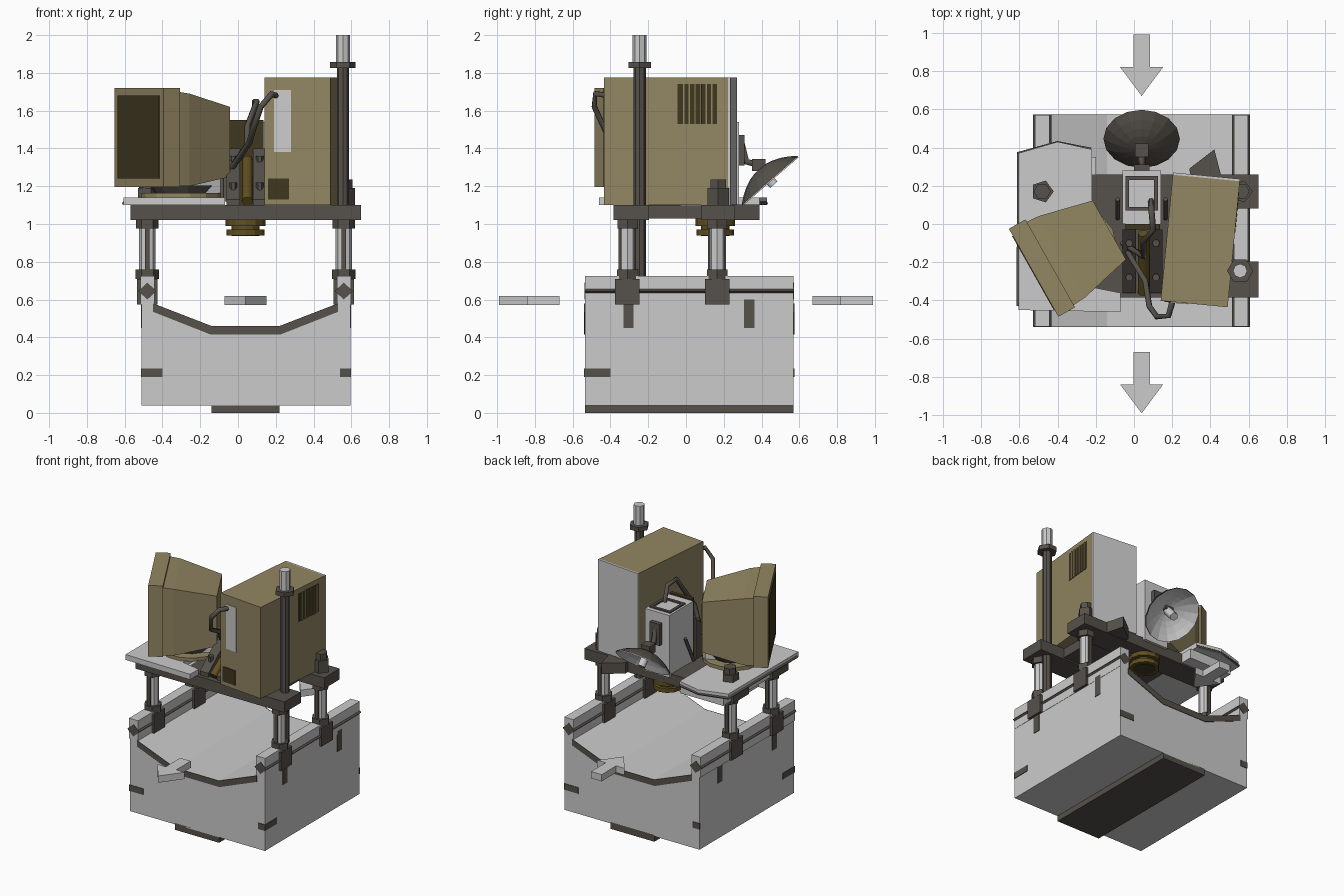
import bpy, bmesh, math
from mathutils import Matrix, Vector

if "Cube" in bpy.data.objects:
    bpy.data.objects.remove(bpy.data.objects["Cube"])


def material(name, r, g, b):
    m = bpy.data.materials.new(name)
    m.diffuse_color = (r, g, b, 1)
    m.use_nodes = True
    m.node_tree.nodes["Principled BSDF"].inputs["Base Color"].default_value = m.diffuse_color
    return m


LIGHT = material("light grey", 0.60, 0.60, 0.60)
DARK = material("dark warm grey", 0.093, 0.082, 0.069)
OLIVE = material("olive beige", 0.29, 0.24, 0.122)
SCREEN = material("dark olive", 0.050, 0.038, 0.014)
BRASS = material("brown brass", 0.120, 0.080, 0.014)
I = Matrix.Identity(4)


def finish(name, bm, mat, M=I):
    bmesh.ops.recalc_face_normals(bm, faces=bm.faces)
    me = bpy.data.meshes.new(name)
    bm.transform(M)
    bm.to_mesh(me)
    bm.free()
    me.materials.append(mat)
    ob = bpy.data.objects.new(name, me)
    bpy.context.collection.objects.link(ob)
    return ob


def loft(name, rings, mat, M=I):
    bm = bmesh.new()
    rs = [[bm.verts.new(p) for p in r] for r in rings]
    n = len(rs[0])
    for a, b in zip(rs, rs[1:]):
        for i in range(n):
            bm.faces.new((a[i], a[(i + 1) % n], b[(i + 1) % n], b[i]))
    bm.faces.new(rs[0])
    bm.faces.new(rs[-1])
    return finish(name, bm, mat, M)


def box(name, x0, x1, y0, y1, z0, z1, mat, M=I):
    ring = [(x0, y0), (x1, y0), (x1, y1), (x0, y1)]
    return loft(name, [[(x, y, z) for x, y in ring] for z in (z0, z1)], mat, M)


def along_y(name, prof, y0, y1, mat):
    return loft(name, [[(x, y, z) for x, z in prof] for y in (y0, y1)], mat)


def along_z(name, prof, z0, z1, mat):
    return loft(name, [[(x, y, z) for x, y in prof] for z in (z0, z1)], mat)


def cyl(name, x, y, z0, z1, r, mat, n=6, r2=None):
    rad = ((z0, r), (z1, r if r2 is None else r2))
    return loft(name, [[(x + q * math.cos(math.tau * i / n), y + q * math.sin(math.tau * i / n), z)
                        for i in range(n)] for z, q in rad], mat)


def tube(name, pts, r, mat):
    cu = bpy.data.curves.new(name, 'CURVE')
    cu.dimensions = '3D'
    cu.bevel_depth = r
    cu.bevel_resolution = 1
    cu.use_fill_caps = True
    sp = cu.splines.new('POLY')
    sp.points.add(len(pts) - 1)
    for p, co in zip(sp.points, pts):
        p.co = (*co, 1)
    cu.materials.append(mat)
    ob = bpy.data.objects.new(name, cu)
    bpy.context.collection.objects.link(ob)


CX = 0.04  # centre line of the chassis
Y0, Y1 = -0.535, 0.57

# Trough body, with its dark edge bands and keel plate
along_y("trough_body", [(-0.51, 0.04), (0.595, 0.04), (0.595, 0.58), (0.53, 0.58), (0.22, 0.46),
                        (-0.14, 0.46), (-0.45, 0.58), (-0.51, 0.58)], Y0, Y1, LIGHT)
band = [(-0.45, 0.58), (-0.14, 0.46), (0.22, 0.46), (0.53, 0.58), (0.53, 0.535),
        (0.225, 0.415), (-0.145, 0.415), (-0.45, 0.535)]
along_y("front_trough_band", band, Y0 - 0.004, Y0 + 0.004, DARK)
along_y("back_trough_band", band, Y1 - 0.004, Y1 + 0.004, DARK)
box("keel_plate", CX - 0.18, CX + 0.18, Y0, Y1, 0, 0.05, DARK)

# Painted marks on the body sides
box("front_left_mark", -0.513, -0.40, Y0 - 0.004, Y0 + 0.004, 0.19, 0.235, DARK)
box("front_right_mark", 0.54, 0.598, Y0 - 0.004, Y0 + 0.004, 0.19, 0.235, DARK)
box("back_right_mark", 0.48, 0.598, Y1 - 0.004, Y1 + 0.004, 0.19, 0.235, DARK)
box("back_left_mark", -0.513, -0.455, Y1 - 0.004, Y1 + 0.004, 0.19, 0.235, DARK)
for side, x in (("left", -0.51), ("right", 0.595)):
    box(side + "_side_mark", x - 0.004, x + 0.004, Y0, -0.40, 0.19, 0.235, DARK)
    for y in (-0.305, 0.335):
        box(side + "_side_strap", x - 0.004, x + 0.004, y - 0.027, y + 0.027, 0.45, 0.60, DARK)

# Rails and legs
for side, x in (("left", CX - 0.52), ("right", CX + 0.52)):
    box(side + "_rail", x - 0.037, x + 0.037, Y0, Y1, 0.575, 0.725, LIGHT)
    along_y(side + "_rail_core", [(x - 0.048, 0.645), (x, 0.60), (x + 0.048, 0.645), (x, 0.69)],
            Y0 - 0.003, Y1 + 0.003, DARK)
    for y in (-0.31, 0.165):
        box("leg_clamp", x - 0.055, x + 0.055, y - 0.065, y + 0.065, 0.575, 0.71, DARK)
        cyl("leg_lower_collar", x, y, 0.71, 0.76, 0.063, DARK)
        cyl("leg_post", x, y, 0.74, 1.03, 0.043, LIGHT, 8)
        box("leg_post_strip", x - 0.012, x + 0.012, y - 0.048, y + 0.048, 0.76, 0.98, DARK)
        cyl("leg_upper_collar", x, y, 0.975, 1.025, 0.06, DARK)
    cyl(side + "_rear_nut", x, 0.17, 1.10, 1.19, 0.06, DARK, 5)
    cyl(side + "_rear_bolt", x, 0.17, 1.19, 1.235, 0.045, DARK)

# Mast
cyl("mast", 0.555, -0.245, 0.72, 1.83, 0.032, DARK, 8)
cyl("mast_collar", 0.555, -0.245, 1.825, 1.857, 0.068, DARK)
cyl("mast_tip", 0.555, -0.245, 1.855, 2.0, 0.037, LIGHT, 8)

# Platform
box("front_beam", -0.57, 0.65, -0.385, -0.195, 1.02, 1.10, DARK)
box("rear_beam", -0.57, 0.65, 0.08, 0.26, 1.02, 1.10, DARK)
box("middle_deck", -0.22, 0.45, -0.36, 0.24, 1.03, 1.098, DARK)
box("left_under_deck", -0.55, -0.20, -0.37, 0.35, 1.03, 1.10, LIGHT)
along_z("rear_gusset", [(0.29, 0.29), (0.42, 0.39), (0.47, 0.20), (0.30, 0.20)], 1.022, 1.102, DARK)
along_z("left_deck_plate", [(-0.605, -0.45), (-0.07, -0.46), (-0.07, -0.36), (-0.22, -0.33),
                            (-0.22, 0.39), (-0.40, 0.43), (-0.605, 0.37)], 1.10, 1.14, LIGHT)
tube("deck_edge_trim", [(-0.605, -0.43, 1.11), (-0.605, 0.37, 1.11), (-0.40, 0.425, 1.11),
                        (-0.225, 0.39, 1.11)], 0.009, DARK)

# Computer tower, slightly turned
T = Matrix.Translation((0.347, -0.083, 0)) @ Matrix.Rotation(math.radians(-5.5), 4, 'Z')
box("tower_case", -0.176, 0.176, -0.337, 0.325, 1.10, 1.775, OLIVE, T)
box("tower_back_panel", -0.176, 0.176, 0.325, 0.337, 1.10, 1.775, LIGHT, T)
box("tower_front_plate", -0.125, -0.035, -0.342, -0.334, 1.38, 1.71, LIGHT, T)
box("tower_front_vent", -0.155, -0.045, -0.341, -0.334, 1.13, 1.24, SCREEN, T)
box("tower_side_vent", 0.174, 0.178, 0.055, 0.265, 1.53, 1.74, SCREEN, T)
for i in range(6):
    y = 0.085 + i * 0.03
    box("tower_vent_slat", 0.176, 0.182, y, y + 0.007, 1.53, 1.74, OLIVE, T)

# Monitor, turned to the left
M = Matrix.Translation((-0.525, -0.255, 0)) @ Matrix.Rotation(math.radians(-60.6), 4, 'Z')
box("monitor_bezel", -0.264, 0.264, 0, 0.10, 1.195, 1.72, OLIVE, M)
box("monitor_screen", -0.222, 0.222, -0.004, 0.004, 1.24, 1.68, SCREEN, M)
loft("monitor_shell", [[(sx * w, y, z0), (-sx * w, y, z0), (-sx * w, y, z1), (sx * w, y, z1)]
                       for sx, w, y, z0, z1 in ((1, 0.25, 0.10, 1.20, 1.70), (1, 0.245, 0.17, 1.20, 1.69),
                                                (1, 0.177, 0.455, 1.25, 1.62))], OLIVE, M)
cyl("monitor_foot", -0.30, -0.12, 1.14, 1.165, 0.21, OLIVE, 14)
cyl("monitor_swivel", -0.30, -0.12, 1.165, 1.205, 0.14, DARK, 14, 0.17)
box("monitor_stand_wedge", -0.10, 0.10, 0.27, 0.44, 1.14, 1.25, LIGHT, M)

# Centre housing and the lens below it
box("centre_housing", -0.06, 0.14, 0.0, 0.28, 1.08, 1.54, LIGHT)
box("housing_front_cover", -0.045, 0.135, -0.03, 0.0, 1.10, 1.55, SCREEN)
for x0, x1, y0, y1 in ((-0.045, 0.125, 0.07, 0.09), (-0.045, 0.125, 0.23, 0.25),
                       (-0.045, -0.025, 0.09, 0.23), (0.105, 0.125, 0.09, 0.23)):
    box("housing_top_frame", x0, x1, y0, y1, 1.54, 1.55, DARK)
for z0, z1, r in ((0.99, 1.03, 0.105), (0.97, 0.99, 0.075), (0.94, 0.97, 0.10)):
    cyl("lens_ring", CX, 0.155, z0, z1, r, BRASS, 12)
cyl("lens_glass", CX, 0.155, 0.937, 0.941, 0.075, SCREEN, 12)

# Sloping clamps in front of the housing
for x in (-0.025, 0.115):
    loft("front_clamp", [[(px, -0.03, 1.09), (px, -0.36, 1.09), (px, -0.36, 1.13), (px, -0.03, 1.40)]
                         for px in (x - 0.035, x + 0.035)], DARK)
    for y, z in ((-0.28, 1.20), (-0.10, 1.34)):
        cyl("clamp_bolt", x, y, z - 0.03, z + 0.02, 0.02, DARK)
tube("centre_rod", [(0.05, -0.36, 1.12), (0.05, -0.05, 1.34)], 0.03, BRASS)
for x in (-0.085, 0.165):
    tube("housing_side_rod", [(x, 0.03, 1.12), (x, 0.13, 1.32)], 0.012, DARK)

# Cables and handle
tube("tower_cable", [(0.20, -0.41, 1.68), (0.18, -0.48, 1.69), (0.12, -0.485, 1.62), (0.08, -0.43, 1.50),
                     (0.06, -0.30, 1.43), (-0.05, -0.12, 1.27)], 0.016, DARK)
tube("housing_cable", [(0.09, 0.12, 1.54), (0.09, 0.09, 1.65), (0.10, -0.03, 1.65), (0.05, -0.09, 1.52),
                       (0.05, -0.17, 1.42), (-0.06, -0.10, 1.26)], 0.016, DARK)

# Dish: a shallow bowl opening outward and down
D = Matrix.Translation((CX, 0.445, 1.23)) @ Matrix.Rotation(math.radians(41), 4, 'X')
for name, mat, scale, off in (("dish_outer", DARK, 1.0, 0.0), ("dish_inner", LIGHT, 0.985, -0.006)):
    bm = bmesh.new()
    rings = []
    for j in range(1, 6):
        r = 0.2 * scale * j / 5
        z = 0.085 * (1 - (j / 5) ** 2) + off
        rings.append([bm.verts.new((r * math.cos(math.tau * i / 16), r * math.sin(math.tau * i / 16), z))
                      for i in range(16)])
    bm.faces.new(rings[0])
    for a, b in zip(rings, rings[1:]):
        for i in range(16):
            bm.faces.new((a[i], a[(i + 1) % 16], b[(i + 1) % 16], b[i]))
    finish(name, bm, mat, D)
tube("dish_feed", [D @ Vector((0, 0, 0.08)), D @ Vector((0, 0, -0.03))], 0.03, LIGHT)

# Dish bracket
box("dish_bracket", CX - 0.04, CX + 0.04, 0.28, 0.31, 1.31, 1.47, DARK)
tube("dish_arm", [(CX, 0.29, 1.44), (CX, 0.32, 1.33), (CX, 0.40, 1.31)], 0.02, DARK)
box("dish_mount", CX - 0.035, CX + 0.035, 0.35, 0.42, 1.28, 1.345, DARK)

# Direction arrows, one in front and one behind, both pointing forward
for name, y in (("front_arrow", -0.67), ("back_arrow", 0.99)):
    along_z(name, [(CX - 0.043, y), (CX + 0.043, y), (CX + 0.043, y - 0.17), (CX + 0.112, y - 0.17),
                   (CX, y - 0.32), (CX - 0.112, y - 0.17), (CX - 0.043, y - 0.17)], 0.57, 0.62, LIGHT)
